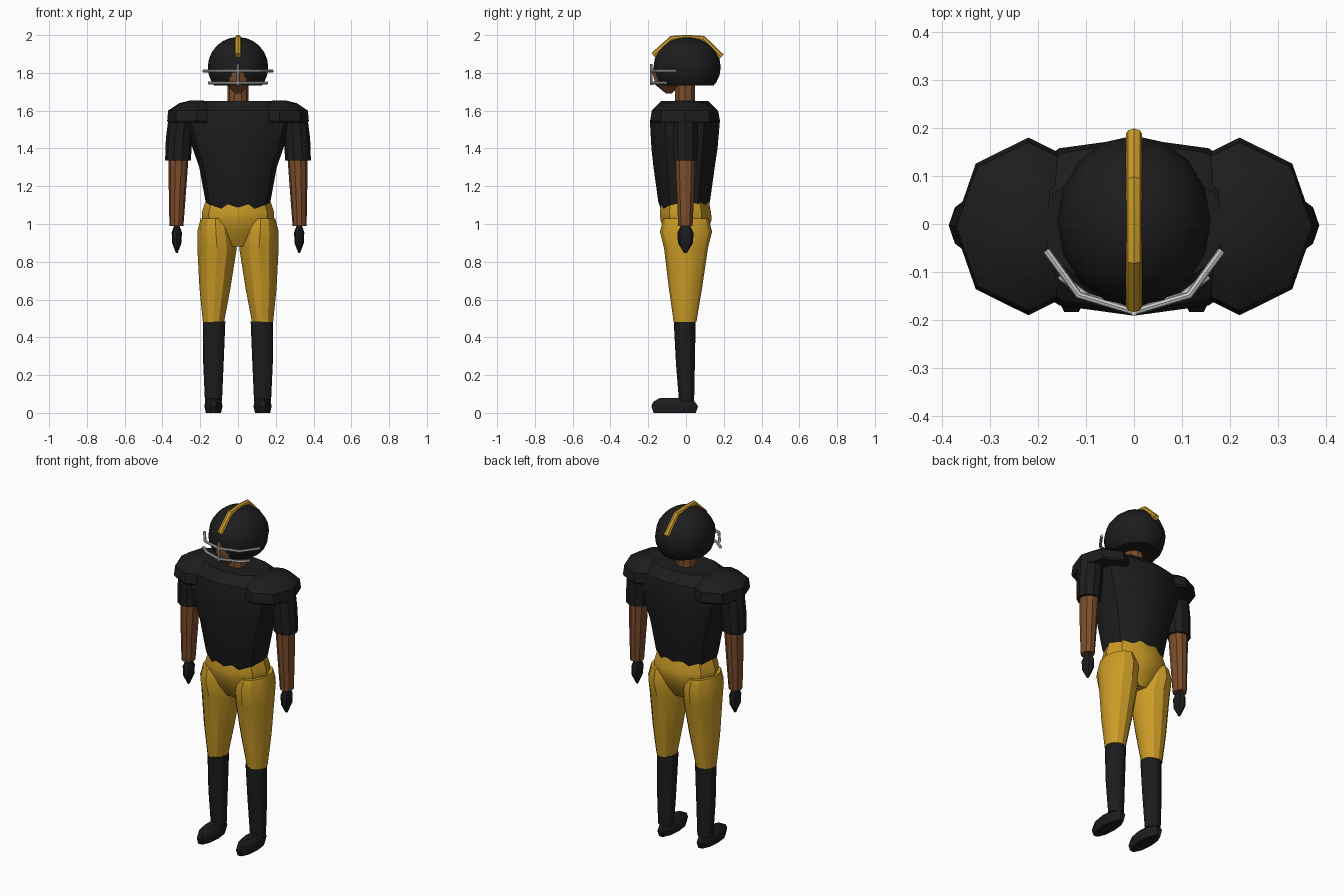
import bpy, bmesh
from math import cos, sin, tau, radians
from mathutils import Vector, Matrix

if "Cube" in bpy.data.objects:
    bpy.data.objects.remove(bpy.data.objects["Cube"])


def mat(name, rgb):
    m = bpy.data.materials.new(name)
    m.diffuse_color = (*rgb, 1)
    m.use_nodes = True
    m.node_tree.nodes["Principled BSDF"].inputs["Base Color"].default_value = m.diffuse_color
    return m


BLACK = mat("black cloth", (0.012, 0.012, 0.013))
GOLD = mat("gold cloth", (0.6, 0.33, 0.02))
SKIN = mat("skin", (0.2, 0.075, 0.025))
METAL = mat("metal", (0.65, 0.65, 0.66))


def finish(ob, m, mirror=False):
    ob.data.materials.append(m)
    bpy.ops.object.select_all(action='DESELECT')
    ob.select_set(True)
    bpy.context.view_layer.objects.active = ob
    bpy.ops.object.shade_smooth_by_angle(angle=radians(30))
    if mirror:
        ob.modifiers.new("mirror", 'MIRROR')


def from_bmesh(name, bm, m, mirror=False):
    bmesh.ops.recalc_face_normals(bm, faces=bm.faces)
    me = bpy.data.meshes.new(name)
    bm.to_mesh(me)
    bm.free()
    ob = bpy.data.objects.new(name, me)
    bpy.context.collection.objects.link(ob)
    finish(ob, m, mirror)


def loft(name, rings, m, n=10, mirror=False, power=1.0):
    """Stack elliptical rings given as (cx, cy, z, rx, ry)."""
    def f(v):
        return abs(v) ** power * (1 if v > 0 else -1)
    bm = bmesh.new()
    loops = []
    for cx, cy, z, rx, ry in rings:
        loops.append([bm.verts.new((cx + rx * f(cos(tau * i / n)),
                                    cy + ry * f(sin(tau * i / n)), z)) for i in range(n)])
    for a, b in zip(loops, loops[1:]):
        for i in range(n):
            j = (i + 1) % n
            bm.faces.new((a[i], a[j], b[j], b[i]))
    bm.faces.new(loops[0])
    bm.faces.new(loops[-1])
    from_bmesh(name, bm, m, mirror)


def tube(name, pts, r, m):
    cu = bpy.data.curves.new(name, 'CURVE')
    cu.dimensions = '3D'
    cu.bevel_depth = r
    cu.bevel_resolution = 2
    cu.use_fill_caps = True
    sp = cu.splines.new('POLY')
    sp.points.add(len(pts) - 1)
    for p, co in zip(sp.points, pts):
        p.co = (*co, 1)
    ob = bpy.data.objects.new(name, cu)
    bpy.context.collection.objects.link(ob)
    bpy.ops.object.select_all(action='DESELECT')
    ob.select_set(True)
    bpy.context.view_layer.objects.active = ob
    bpy.ops.object.convert(target='MESH')
    finish(bpy.context.object, m)


# Torso and hips
loft("jersey", [(0, -.01, 1.07, .155, .12), (0, -.01, 1.12, .172, .137),
                (0, -.01, 1.3, .205, .162), (0, -.008, 1.4, .24, .175),
                (0, -.006, 1.54, .28, .185), (0, -.006, 1.6, .265, .175),
                (0, -.006, 1.65, .19, .125)], BLACK, 12, power=.85)
loft("hips", [(0, 0, .88, .085, .07), (0, 0, .95, .145, .115),
              (0, 0, 1.02, .19, .142), (0, -.003, 1.06, .192, .143),
              (0, -.005, 1.12, .172, .132)], GOLD, 10)
loft("neck", [(0, -.005, 1.6, .056, .056), (0, -.005, 1.75, .056, .056)], SKIN, 10)

# Shoulders and arms
loft("shoulder_pad", [(.22, -.005, 1.535, .15, .178), (.22, -.005, 1.545, .155, .185),
                      (.22, -.005, 1.6, .15, .175), (.22, -.005, 1.64, .09, .115),
                      (.22, -.005, 1.655, .03, .04)], BLACK, 8, True)
loft("sleeve", [(.318, -.003, 1.335, .068, .064), (.312, -.003, 1.45, .07, .07),
                (.3, -.003, 1.58, .066, .07)], BLACK, 10, True)
loft("forearm", [(.326, -.003, .99, .037, .04), (.32, -.003, 1.2, .047, .05),
                 (.314, -.003, 1.38, .054, .056)], SKIN, 10, True)
loft("glove", [(.324, -.003, .847, .005, .008), (.324, -.003, .9, .025, .04),
               (.324, -.003, .955, .027, .043), (.324, -.003, .995, .013, .022)], BLACK, 8, True)

# Legs and shoes
loft("thigh", [(.13, -.005, .48, .056, .06), (.122, -.003, .66, .082, .088),
               (.111, 0, .87, .104, .116), (.117, 0, .96, .098, .138),
               (.12, 0, 1.03, .078, .12)], GOLD, 12, True)
loft("sock", [(.13, .003, .06, .045, .04), (.13, -.003, .26, .054, .05),
              (.126, -.007, .485, .059, .058)], BLACK, 12, True)
loft("shoe", [(.13, -.06, 0, .04, .118), (.13, -.06, .035, .048, .13),
              (.13, -.063, .06, .043, .115), (.13, -.07, .08, .026, .07)], BLACK, 10, True)

# Head and helmet
loft("face", [(0, -.09, 1.69, .015, .015), (0, -.095, 1.735, .06, .065),
              (0, -.095, 1.8, .065, .083), (0, -.095, 1.86, .045, .072)], SKIN, 8)
bm = bmesh.new()
bmesh.ops.create_uvsphere(bm, u_segments=16, v_segments=12, radius=1)
bm.transform(Matrix.Translation((0, .006, 1.83)) @ Matrix.Diagonal((.16, .178, .16, 1)))
cut = bmesh.ops.bisect_plane(bm, geom=bm.verts[:] + bm.edges[:] + bm.faces[:],
                             plane_co=Vector((0, 0, 1.733)), plane_no=Vector((0, 0, 1)),
                             clear_inner=True)
bmesh.ops.holes_fill(bm, edges=[e for e in bm.edges if e.is_boundary])
from_bmesh("helmet", bm, BLACK)
tube("helmet_stripe", [(0, -.172, 1.892), (0, -.075, 1.98), (0, .01, 1.984), (0, .09, 1.98),
                       (0, .187, 1.885)], .017, GOLD)

# Face guard
for name, z, ends, bend in (("upper_bar", 1.81, (.183, -.055), (.115, -.148)),
                            ("lower_bar", 1.747, (.155, -.108), (.1, -.15))):
    right = [(*ends, z), (*bend, z)]
    left = [(-x, y, z) for x, y, z in reversed(right)]
    tube(name, right + [(0, -.183, z)] + left, .008, METAL)
tube("centre_bar", [(0, -.184, 1.735), (0, -.184, 1.847)], .007, METAL)
